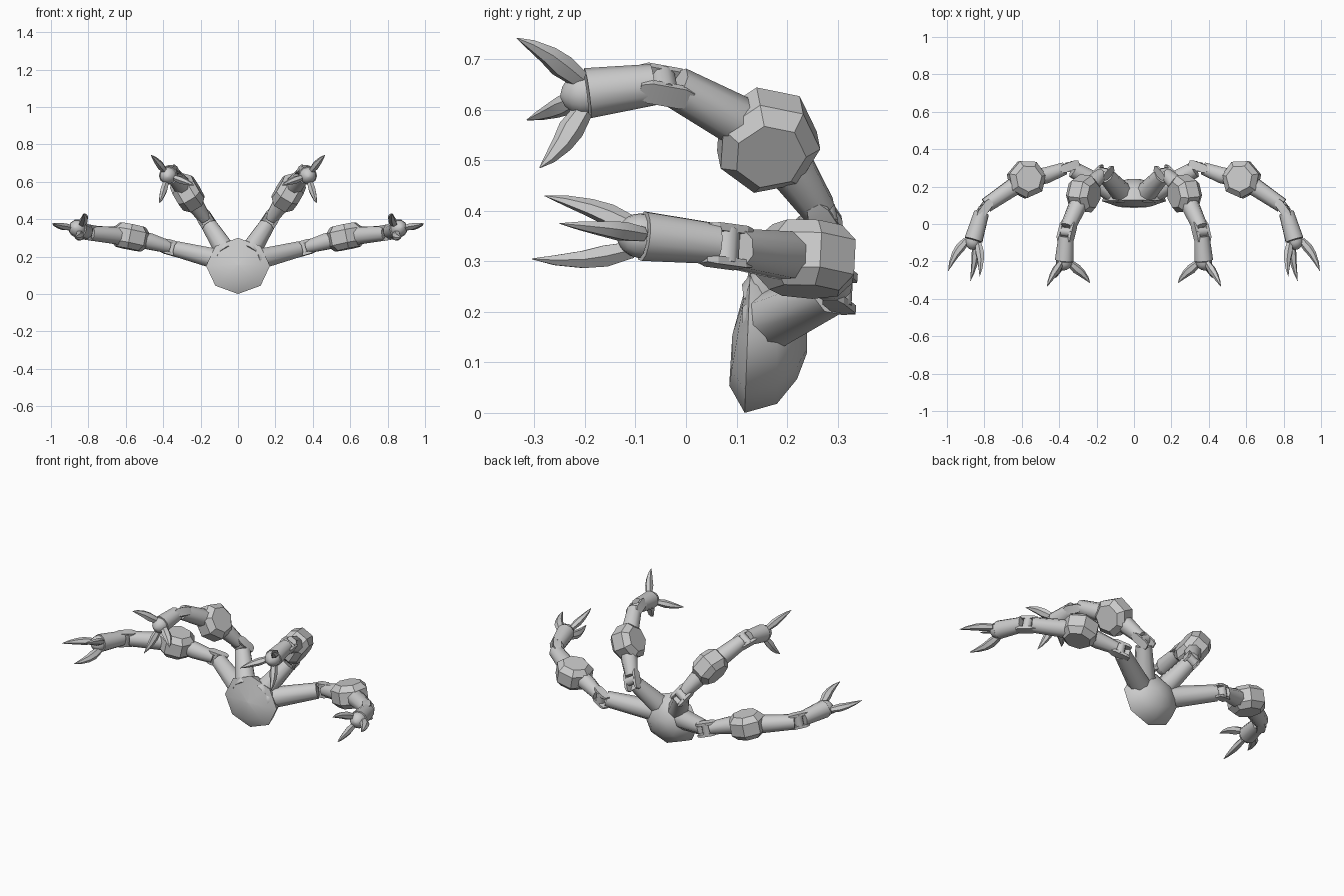
import bpy, bmesh
from math import cos, sin, pi
from mathutils import Vector as V

if "Cube" in bpy.data.objects:
    bpy.data.objects.remove(bpy.data.objects["Cube"])


def loft(name, pts, radii, sides=8, up=(0, 0, 1), squash=(1, 1), mirror=True, turn=0.0, angle=50):
    """Skin rings of the given radii placed along a path; squash = (across, up)."""
    pts = [V(p) for p in pts]
    bm = bmesh.new()
    rings = []
    for i, (p, r) in enumerate(zip(pts, radii)):
        d = (pts[min(i + 1, len(pts) - 1)] - pts[max(i - 1, 0)]).normalized()
        a = d.cross(V(up)).normalized()
        b = a.cross(d)
        ring = []
        for k in range(sides):
            t = turn + 2 * pi * k / sides
            ring.append(bm.verts.new(p + a * (r * squash[0] * sin(t)) + b * (r * squash[1] * cos(t))))
        rings.append(ring)
    for r0, r1 in zip(rings, rings[1:]):
        for k in range(sides):
            n = (k + 1) % sides
            bm.faces.new((r0[k], r0[n], r1[n], r1[k]))
    bm.faces.new(rings[0])
    bm.faces.new(rings[-1])
    bmesh.ops.recalc_face_normals(bm, faces=bm.faces)
    me = bpy.data.meshes.new(name)
    bm.to_mesh(me)
    bm.free()
    ob = bpy.data.objects.new(name, me)
    bpy.context.collection.objects.link(ob)
    if mirror:
        ob.modifiers.new("Mirror", "MIRROR").use_mirror_merge = False
    bpy.context.view_layer.objects.active = ob
    for o in bpy.context.selected_objects:
        o.select_set(False)
    ob.select_set(True)
    bpy.ops.object.shade_smooth_by_angle(angle=angle * pi / 180)
    return ob


def fork(name, p, d, axis, gap):
    """Two hinge plates and a pin across a joint."""
    p, d, axis = V(p), V(d).normalized(), V(axis).normalized()
    for s, side in ((-1, "inner"), (1, "outer")):
        c = p + axis * gap * s
        loft(f"{name}_{side}_plate", [c - d * .055, c - d * .035, c + d * .035, c + d * .055],
             [.02, .032, .032, .02], 4, axis, (1, .35), turn=pi / 4, angle=20)
    loft(name + "_pin", [p - axis * gap, p + axis * gap], [.026, .026], 8, d)


def arm(name, axis, root, hinge, seg2_end, elbow, seg3, hand, tips):
    axis = V(axis).normalized()
    root, hinge, seg2_end, elbow = V(root), V(hinge), V(seg2_end), V(elbow)
    # shoulder strut
    d = (hinge - root).normalized()
    loft(name + "_strut", [root, hinge - d * .03], [.06, .045], 8, axis, turn=pi / 8)
    # shoulder hinge and upper link
    fork(name + "_hinge", hinge, seg2_end - hinge, axis, .032)
    d = (seg2_end - hinge).normalized()
    loft(name + "_upper_link", [hinge + d * .025, seg2_end, elbow], [.036, .047, .047], 8, axis, turn=pi / 8)
    # faceted elbow drum
    loft(name + "_elbow", [elbow + axis * t for t in (-.066, -.035, .035, .066)],
         [.072, .103, .103, .072], 7, seg2_end - elbow, angle=20)
    # lower link and wrist hinge
    a, b = V(seg3[0]), V(seg3[1])
    h0, h1 = V(hand[0]), V(hand[1])
    loft(name + "_lower_link", [elbow, a, b], [.045, .05, .042], 8, axis, turn=pi / 8)
    fork(name + "_wrist", (b + h0) / 2, h1 - a, axis, .034)
    # hand sleeve
    d = (h1 - h0).normalized()
    loft(name + "_hand", [h0, h1], [.041, .05], 12, axis)
    # palm dome
    loft(name + "_palm", [h1 + d * t for t in (.004, .02, .036, .048, .054)],
         [.045, .043, .034, .019, .004], 12, axis)
    # three curved claws
    palm = h1 + d * .022
    for i, tip in enumerate(tips):
        tip = V(tip)
        out = tip - palm
        out = (out - d * out.dot(d)).normalized()
        base = palm + out * .035
        mid = base.lerp(tip, .45) + out * .014
        q = base.lerp(tip, .75) + out * .009
        loft(f"{name}_claw_{i + 1}", [base - d * .008, base.lerp(mid, .5) + out * .004, mid, q, tip],
             [.02, .026, .021, .012, .001], 6, out, (.8, 1))


# domed back pack
loft("pack", [(0, y, z) for y, z in ((.092, .155), (.102, .153), (.122, .15), (.18, .15), (.22, .15), (.24, .15))],
     [.002, .1, .15, .132, .083, .03], 8, squash=(1.14, 1), mirror=False)

# lower pair of arms
arm("lower_arm", (-.2, .05, 1), (.09, .16, .18), (.35, .305, .245), (.47, .26, .28), (.575, .24, .305),
    ((.65, .195, .312), (.79, .10, .325)), ((.815, .06, .335), (.858, -.085, .35)),
    ((.825, -.28, .43), (.993, -.25, .375), (.875, -.305, .305)))

# upper pair of arms
arm("upper_arm", (.85, .1, -.5), (.06, .16, .22), (.165, .275, .385), (.225, .215, .475), (.27, .16, .54),
    ((.3, .10, .58), (.355, -.02, .645)), ((.363, -.065, .65), (.373, -.195, .633)),
    ((.465, -.335, .742), (.235, -.315, .58), (.42, -.29, .485)))
